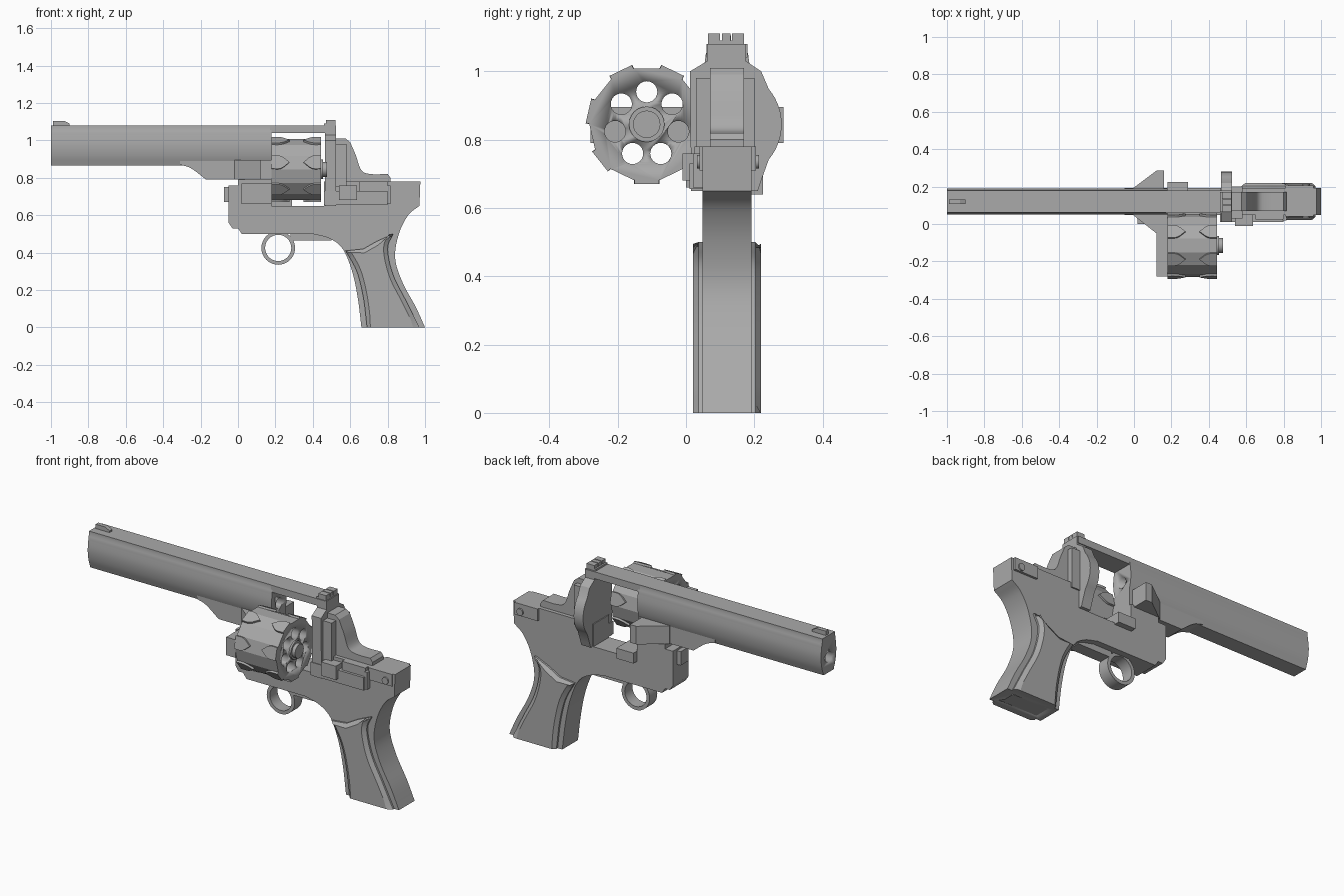
import bpy, bmesh, math
from mathutils import Matrix, Vector

default = bpy.data.objects.get("Cube")
if default:
    bpy.data.objects.remove(default, do_unlink=True)

steel = bpy.data.materials.new("grey steel")
steel.use_nodes = True
steel.diffuse_color = (.4, .4, .4, 1)
steel.node_tree.nodes["Principled BSDF"].inputs["Base Color"].default_value = steel.diffuse_color

CENTRE = .12                        # y of the barrel and frame
AXIS = Vector((0, -.115, .845))     # swung-out cylinder axis
TURN = math.tau / 7


def spline(points, steps=5):
    """Smooth curve through the points."""
    pts = [Vector(p) for p in points]
    pts = [2 * pts[0] - pts[1]] + pts + [2 * pts[-1] - pts[-2]]
    out = []
    for a, b, c, d in zip(pts, pts[1:], pts[2:], pts[3:]):
        for i in range(steps):
            t = i / steps
            out.append(b + (c - a) * t / 2 + (a * 2 - b * 5 + c * 4 - d) * t * t / 2
                       + (b * 3 - a - c * 3 + d) * t ** 3 / 2)
    return [tuple(p) for p in out] + [tuple(pts[-2])]


def add_prism(bm, outline, axis, low, high, matrix=Matrix()):
    def place(p, h):
        u, v = p
        point = {"x": (h, u, v), "y": (u, h, v), "z": (u, v, h)}[axis]
        return bm.verts.new(matrix @ Vector(point))
    start = [place(p, low) for p in outline]
    end = [place(p, high) for p in outline]
    bm.faces.new(start)
    bm.faces.new(end[::-1])
    for i in range(len(outline)):
        j = (i + 1) % len(outline)
        bm.faces.new((start[j], start[i], end[i], end[j]))


def finish(bm, name):
    bmesh.ops.recalc_face_normals(bm, faces=bm.faces)
    mesh = bpy.data.meshes.new(name)
    bm.to_mesh(mesh)
    bm.free()
    mesh.materials.append(steel)
    obj = bpy.data.objects.new(name, mesh)
    bpy.context.collection.objects.link(obj)
    bpy.ops.object.select_all(action="DESELECT")
    obj.select_set(True)
    bpy.context.view_layer.objects.active = obj
    bpy.ops.object.shade_smooth_by_angle(angle=math.radians(25))
    return obj


def prism(name, outline, axis, low, high):
    bm = bmesh.new()
    add_prism(bm, outline, axis, low, high)
    return finish(bm, name)


def box(name, x, y, z):
    return prism(name, [(x[0], z[0]), (x[1], z[0]), (x[1], z[1]), (x[0], z[1])], "y", *y)


def circle(u, v, radius, sides=24, phase=0):
    return [(u + radius * math.cos(phase + math.tau * i / sides),
             v + radius * math.sin(phase + math.tau * i / sides)) for i in range(sides)]


def cut(obj, cutter):
    cutter.hide_render = True
    mod = obj.modifiers.new("cut", "BOOLEAN")
    mod.operation = "DIFFERENCE"
    mod.solver = "EXACT"
    mod.object = cutter
    bpy.context.view_layer.objects.active = obj
    bpy.ops.object.modifier_apply(modifier=mod.name)
    bpy.data.objects.remove(cutter, do_unlink=True)


# Barrel with rounded sides, flat rib and a full length bore
side = [(.058, 1.08), (.058, 1.06)] + spline(
    [(.062, 1.05), (.07, .98), (.064, .92), (.046, .865)])
section = [(CENTRE + w, z) for w, z in side]
section += [(CENTRE - w, z) for w, z in reversed(side)]
barrel = prism("barrel", section, "x", -1, .18)
cut(barrel, prism("bore_cutter", circle(CENTRE, .955, .03), "x", -2, .5))

# Underlug and top strap
lug = spline([(-.31, .87), (-.25, .85), (-.17, .79)]) + [(.18, .79), (.18, .9), (-.31, .9)]
prism("barrel_underlug", lug, "y", .065, .175)
box("top_strap", (.17, .52), (.06, .18), (1.04, 1.08))

# Sights
ramp = [(-.99, 1.07), (-.99, 1.105), (-.93, 1.105), (-.9, 1.09), (-.9, 1.07)]
prism("front_sight", ramp, "y", .108, .132)
box("rear_sight_base", (.46, .52), (.065, .17), (1.07, 1.09))
for name, y in (("left", (.135, .17)), ("middle", (.105, .13)), ("right", (.065, .1))):
    box("rear_sight_" + name, (.47, .52), y, (1.08, 1.11))

# Frame and grip core as one side profile
belly = spline([(.4, .5), (.49, .475), (.56, .42), (.61, .3), (.64, .16), (.66, 0)])
back = spline([(1, 0), (.95, .11), (.88, .24), (.84, .37), (.86, .5), (.91, .6), (.97, .65)])
outline = ([(-.05, .76), (-.05, .56), (-.03, .53), (0, .53), (.02, .5)] + belly + back
           + [(.975, .78), (.46, .78), (.46, .65), (.18, .65), (.18, .8), (0, .8), (0, .76)])
frame = prism("frame_and_grip", outline, "y", .048, .192)
cut(frame, box("grip_hollow_cutter", (.71, .94), (.075, .165), (-.1, .12)))

# Raised grip panels with a wide chamfer, open at the foot
front_edge = spline([(.69, 0), (.67, .16), (.635, .3), (.575, .41)])
rear_edge = spline([(.83, .5), (.8, .42), (.83, .28), (.9, .14), (.97, 0)])
bm = bmesh.new()
add_prism(bm, front_edge + [(.67, .42), (.74, .46)] + rear_edge, "y", .037, .203)
bmesh.ops.recalc_face_normals(bm, faces=bm.faces)
for face in [f for f in bm.faces if abs(f.normal.y) > .9]:
    bmesh.ops.inset_region(bm, faces=[face], thickness=.022, depth=.016)
    for v in face.verts:
        if v.co.z < .04:
            v.co.z = 0
finish(bm, "grip_panels")

# Trigger guard ring
bm = bmesh.new()
rings = [[bm.verts.new((x, y, z)) for x, z in circle(.215, .425, r, 32)]
         for r, y in ((.09, .085), (.09, .155), (.07, .155), (.07, .085))]
for a, b in zip(rings, rings[1:] + rings[:1]):
    for i in range(len(a)):
        j = (i + 1) % len(a)
        bm.faces.new((a[i], a[j], b[j], b[i]))
finish(bm, "trigger_guard")
box("trigger_guard_tail", (.28, .5), (.085, .155), (.465, .51))

# Crane crossbar with flared wedges
plan = [(-.02, .18), (.12, .285), (.16, .285), (.16, .18), (.18, .18), (.18, -.28),
        (.12, -.28), (.12, -.05), (-.02, .06)]
prism("crane_crossbar", plan, "z", .79, .895)
box("crane_hinge", (.02, .18), (.0, .06), (.66, .77))
prism("crane_pin", circle(.1, .7, .018, 16), "y", -.008, .02)
box("crane_stop", (.18, .29), (.06, .225), (.64, .7))
box("front_latch", (-.075, -.04), (.085, .155), (.67, .75))

# Cylinder with seven chambers
cylinder = prism("cylinder", circle(AXIS.y, AXIS.z, .168, 14, TURN / 4 + math.pi / 2),
                 "x", .18, .445)
bm = bmesh.new()
for i in range(7):
    angle = math.pi / 2 + i * TURN
    hole = circle(AXIS.y + .095 * math.cos(angle), AXIS.z + .095 * math.sin(angle), .031)
    add_prism(bm, hole, "x", .1, .6)
cut(cylinder, finish(bm, "chamber_cutter"))

# Leaf shaped lugs round both ends of the cylinder
bm = bmesh.new()
leaf = spline([(.18, .036), (.23, .034), (.275, 0)], 3)
leaf += [(x, -t) for x, t in reversed(leaf[:-1])]
for i in range(7):
    spin = Matrix.Translation(AXIS) @ Matrix.Rotation(math.pi + i * TURN, 4, "X")
    add_prism(bm, leaf, "z", .14, .175, spin)
    add_prism(bm, [(.625 - x, t) for x, t in leaf], "z", .14, .175, spin)
finish(bm, "cylinder_lugs")

# Ejector hub
prism("ejector_collar", circle(AXIS.y, AXIS.z, .052), "x", .43, .455)
prism("ejector_rod", circle(AXIS.y, AXIS.z, .04), "x", .43, .475)

# Recoil shield: stepped plate with a round bulge on the left
bulge = [(CENTRE + .16 * math.cos(a / 10), .845 + .16 * math.sin(a / 10)) for a in range(-7, 8)]
shield = [(.015, .65), (.21, .65), (.22, .68)] + bulge + [
    (.22, 1.0), (.175, 1.03), (.175, 1.08), (.062, 1.08), (.062, 1.03), (.012, 1.0)]
prism("recoil_shield", shield, "x", .465, .525)

# Hammer shroud and rear deck
shroud = [(.51, .75), (.51, 1.01), (.575, 1.01)] + spline(
    [(.6, .99), (.63, .92), (.66, .84), (.71, .82), (.8, .82)]) + [(.815, .8), (.815, .75)]
prism("hammer_shroud", shroud, "y", .07, .17)
box("shroud_cheek", (.52, .58), (.03, .2), (.75, .98))

# Right side rail, latch and rear block
box("side_rail", (.46, .8), (.01, .06), (.655, .73))
box("side_plate", (.65, .8), (.025, .06), (.7, .78))
box("thumb_latch", (.54, .635), (-.01, .06), (.68, .76))
box("rail_stop", (.795, .815), (.02, .06), (.66, .76))
box("rear_block", (.81, .96), (.04, .205), (.71, .78))
prism("rear_pin", circle(.92, .735, .02, 20), "y", .032, .213)
